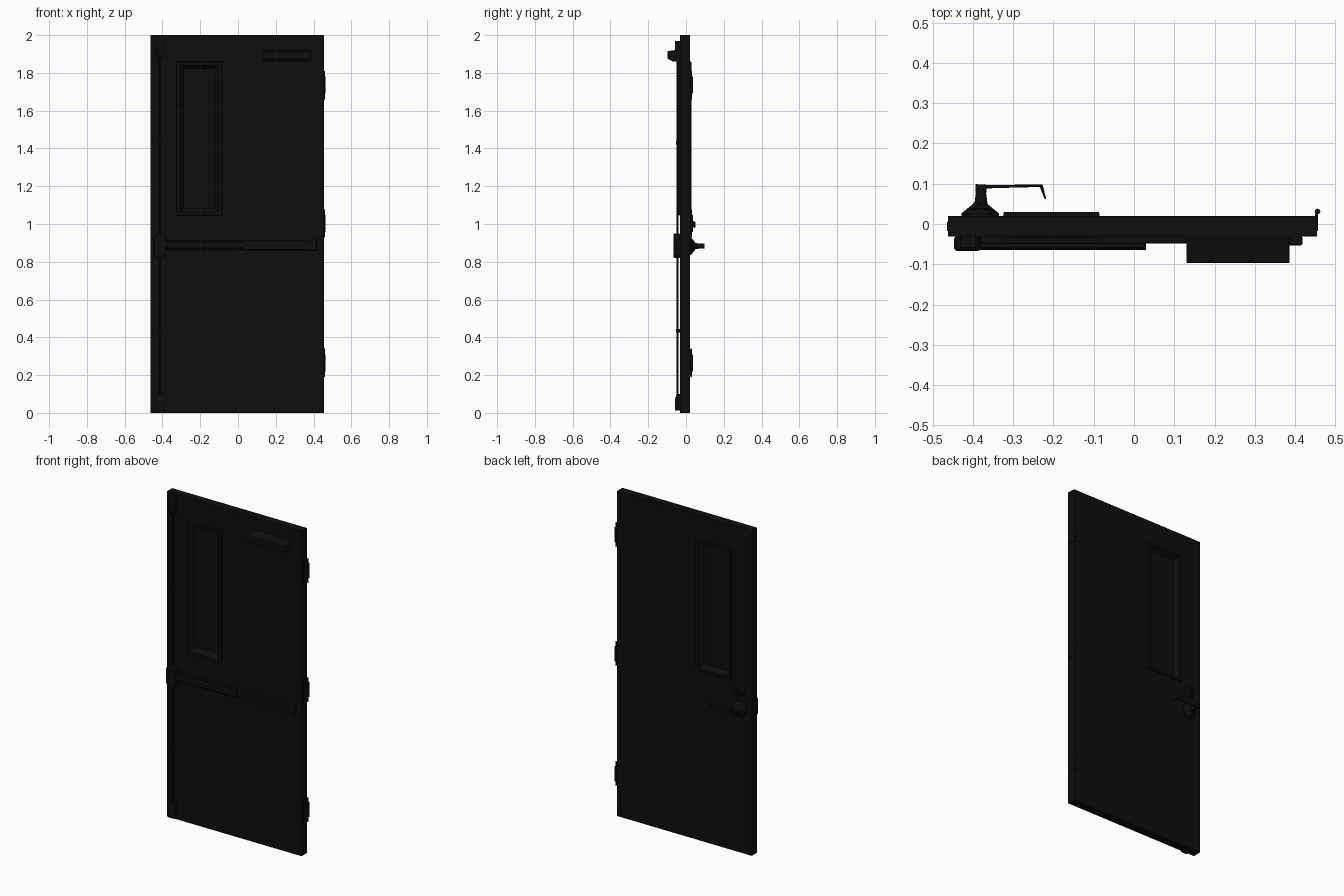
import bpy, bmesh, math
from mathutils import Vector, Matrix

if "Cube" in bpy.data.objects:
    bpy.data.objects.remove(bpy.data.objects["Cube"])

def material(name, v):
    m = bpy.data.materials.new(name)
    m.diffuse_color = (v, v, v, 1)
    m.use_nodes = True
    m.node_tree.nodes["Principled BSDF"].inputs["Base Color"].default_value = m.diffuse_color
    return m

DARK = material("black_paint", 0.004)
METAL = material("black_metal", 0.004)

def finish(name, bm, mat=METAL, smooth=False, bevel=0):
    bmesh.ops.recalc_face_normals(bm, faces=bm.faces)
    me = bpy.data.meshes.new(name)
    bm.to_mesh(me)
    bm.free()
    ob = bpy.data.objects.new(name, me)
    bpy.context.collection.objects.link(ob)
    me.materials.append(mat)
    if bevel:
        b = ob.modifiers.new("bevel", 'BEVEL')
        b.width, b.segments = bevel, 2
    if smooth:
        bpy.ops.object.select_all(action='DESELECT')
        ob.select_set(True)
        bpy.context.view_layer.objects.active = ob
        bpy.ops.object.shade_smooth_by_angle(angle=math.radians(35))
    return ob

def box(name, x, y, z, mat=METAL, bevel=0):
    bm = bmesh.new()
    bmesh.ops.create_cube(bm, size=1)
    for v in bm.verts:
        v.co = [(a + b) / 2 + c * (b - a) for (a, b), c in zip((x, y, z), v.co)]
    return finish(name, bm, mat, bevel=bevel)

def extrude(name, pts, direction, smooth=False, bevel=0):
    bm = bmesh.new()
    f = bm.faces.new([bm.verts.new(p) for p in pts])
    r = bmesh.ops.extrude_face_region(bm, geom=[f])
    for v in r["geom"]:
        if isinstance(v, bmesh.types.BMVert):
            v.co += Vector(direction)
    return finish(name, bm, smooth=smooth, bevel=bevel)

def lathe(name, cx, cz, profile, n=20, sx=1, sz=1):
    # rings of (radius, y) around an axis along y, with flat caps
    bm = bmesh.new()
    rings = []
    for r, y in profile:
        rings.append([bm.verts.new((cx + sx * r * math.cos(2 * math.pi * i / n), y,
                                    cz + sz * r * math.sin(2 * math.pi * i / n))) for i in range(n)])
    for a, b in zip(rings, rings[1:]):
        for i in range(n):
            bm.faces.new((a[i], a[(i + 1) % n], b[(i + 1) % n], b[i]))
    bm.faces.new(rings[0])
    bm.faces.new(rings[-1])
    return finish(name, bm, smooth=True)

def cylinder(name, x, y, z0, z1, r, n=12):
    bm = bmesh.new()
    bmesh.ops.create_cone(bm, cap_ends=True, segments=n, radius1=r, radius2=r, depth=z1 - z0,
                          matrix=Matrix.Translation((x, y, (z0 + z1) / 2)))
    return finish(name, bm, smooth=True)

# door leaf with a window opening
WX, WZ = (-0.305, -0.105), (1.065, 1.84)
door = box("door_leaf", (-0.462, 0.454), (-0.031, 0.02), (0, 2), DARK)
cutter = box("window_cutter", WX, (-0.2, 0.2), WZ)
cutter.hide_render = True
cutter.hide_viewport = True
cut = door.modifiers.new("window", 'BOOLEAN')
cut.object, cut.solver = cutter, 'EXACT'

# window trim: rectangular rings stepping from the face to the glass
def trim(name, face, out, glass):
    bm = bmesh.new()
    rings = []
    for inset, y in ((-0.02, face), (-0.018, out), (-0.002, out), (0.002, face), (0.017, glass)):
        x0, x1, z0, z1 = WX[0] + inset, WX[1] - inset, WZ[0] + inset, WZ[1] - inset
        rings.append([bm.verts.new((x, y, z)) for x, z in ((x0, z0), (x1, z0), (x1, z1), (x0, z1))])
    for a, b in zip(rings, rings[1:]):
        for i in range(4):
            bm.faces.new((a[i], a[(i + 1) % 4], b[(i + 1) % 4], b[i]))
    finish(name, bm, DARK)

trim("window_trim_front", -0.031, -0.042, -0.009)
trim("window_trim_back", 0.02, 0.03, -0.002)
box("window_glass", (-0.29, -0.12), (-0.009, -0.002), (1.08, 1.825), DARK)

# three hinges: edge leaf, knuckle barrel and pin tips
for i, z in enumerate((0.265, 1.003, 1.735)):
    box(f"hinge_leaf_{i}", (0.45, 0.457), (-0.018, 0.026), (z - 0.07, z + 0.07))
    cylinder(f"hinge_knuckle_{i}", 0.456, 0.031, z - 0.045, z + 0.045, 0.007)
    cylinder(f"hinge_pin_{i}", 0.456, 0.029, z - 0.075, z + 0.075, 0.004)

# overhead closer housing
extrude("closer_body", [(0.13, y, z) for y, z in
        ((-0.03, 1.86), (-0.07, 1.86), (-0.097, 1.875), (-0.097, 1.915), (-0.03, 1.925))],
        (0.256, 0, 0), bevel=0.003)

# panic bar: thin rail, push pad, end cap and head
box("bar_rail", (-0.40, 0.41), (-0.048, -0.03), (0.863, 0.915), bevel=0.003)
box("bar_end_cap", (0.375, 0.418), (-0.053, -0.03), (0.86, 0.918), bevel=0.004)
extrude("push_pad", [(-0.385, y, z) for y, z in
        ((-0.045, 0.868), (-0.058, 0.868), (-0.064, 0.876), (-0.064, 0.902), (-0.058, 0.91), (-0.045, 0.91))],
        (0.415, 0, 0))
head = [(-0.447, 0.84), (-0.432, 0.82), (-0.395, 0.82), (-0.38, 0.84),
        (-0.38, 0.93), (-0.395, 0.95), (-0.432, 0.95), (-0.447, 0.93)]
extrude("bar_head", [(x, -0.03, z) for x, z in head], (0, -0.037, 0), bevel=0.008)
box("edge_latch", (-0.464, -0.45), (-0.018, 0.005), (0.83, 0.95))

# vertical rods with top and bottom latches and clips
cylinder("lower_rod", -0.412, -0.044, 0.08, 0.83, 0.0055)
cylinder("upper_rod", -0.412, -0.044, 0.94, 1.9, 0.0055)
for n, z in (("lower", 0.435), ("upper", 1.43)):
    box(n + "_rod_clip", (-0.424, -0.400), (-0.053, -0.03), (z - 0.01, z + 0.01), bevel=0.003)
for n, a, b in (("bottom", 0.012, 0.1), ("top", 1.97, 1.88)):
    m = a + (b - a) * 0.65
    extrude(n + "_latch", [(-0.432, y, z) for y, z in
            ((-0.03, a), (-0.059, a), (-0.059, m), (-0.05, b), (-0.03, b))], (0.04, 0, 0), bevel=0.002)

# lever handle on the back
lathe("handle_rose", -0.382, 0.883, [(0.047, 0.02), (0.047, 0.026), (0.02, 0.048), (0.013, 0.055)], n=24)
lathe("handle_neck", -0.38, 0.883, [(0.017, 0.045), (0.013, 0.075), (0.014, 0.097)])
extrude("handle_lever", [(x, y, 0.873) for x, y in
        ((-0.394, 0.085), (-0.394, 0.099), (-0.36, 0.097), (-0.227, 0.098), (-0.218, 0.062),
         (-0.222, 0.062), (-0.234, 0.092), (-0.35, 0.089))], (0, 0, 0.024), bevel=0.002)

# lock cylinder above the handle
lathe("lock_rose", -0.382, 1.0, [(0.036, 0.02), (0.036, 0.026), (0.028, 0.036), (0.016, 0.038), (0.015, 0.043)])
box("lock_thumb_turn", (-0.386, -0.378), (0.04, 0.05), (0.98, 1.012), bevel=0.002)
